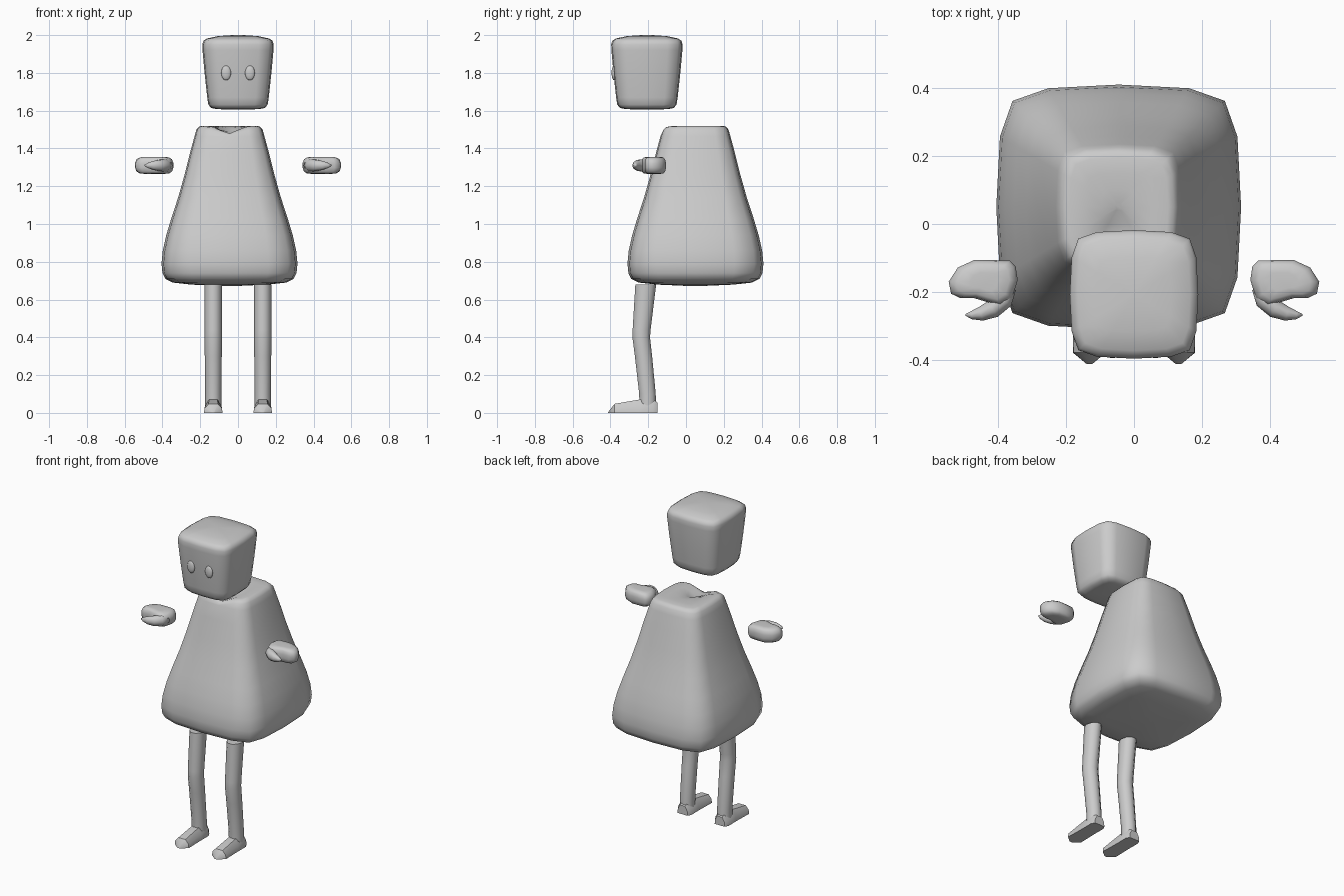
import bpy, bmesh, math

if "Cube" in bpy.data.objects:
    bpy.data.objects.remove(bpy.data.objects["Cube"])

grey = bpy.data.materials.new("light grey")
grey.diffuse_color = (0.6, 0.6, 0.6, 1)
grey.use_nodes = True
grey.node_tree.nodes["Principled BSDF"].inputs["Base Color"].default_value = grey.diffuse_color


def finish(name, bm, angle=180):
    bmesh.ops.recalc_face_normals(bm, faces=bm.faces)
    me = bpy.data.meshes.new(name)
    bm.to_mesh(me)
    bm.free()
    me.materials.append(grey)
    ob = bpy.data.objects.new(name, me)
    bpy.context.collection.objects.link(ob)
    bpy.ops.object.select_all(action='DESELECT')
    ob.select_set(True)
    bpy.context.view_layer.objects.active = ob
    bpy.ops.object.shade_smooth_by_angle(angle=math.radians(angle))
    return ob


def loft(bm, rings):
    """Skin a stack of equal-length rings and cap both ends."""
    loops = [[bm.verts.new(p) for p in r] for r in rings]
    for a, b in zip(loops, loops[1:]):
        for i in range(len(a)):
            j = (i + 1) % len(a)
            bm.faces.new((a[i], a[j], b[j], b[i]))
    bm.faces.new(loops[0])
    bm.faces.new(loops[-1])


def soft_square():
    """Sixteen-sided rounded square of half-width 1."""
    quarter = [(1, 0), (0.97, 0.575), (0.867, 0.867), (0.575, 0.97)]
    pts = []
    for _ in range(4):
        pts += quarter
        quarter = [(-y, x) for x, y in quarter]
    return pts


SQ = soft_square()


def stack(cx, cy, levels):
    return [[(cx + w * x, cy + w * y, z) for x, y in SQ] for w, z in levels]


# Bell-shaped body with a small dip in the front of its top
bm = bmesh.new()
loft(bm, stack(-0.045, 0.05, [
    (0.04, 0.672), (0.20, 0.679), (0.30, 0.69), (0.34, 0.71), (0.355, 0.74),
    (0.36, 0.79), (0.353, 0.86), (0.335, 0.94), (0.308, 1.03), (0.272, 1.14),
    (0.238, 1.26), (0.208, 1.38), (0.185, 1.465), (0.175, 1.50),
    (0.162, 1.515), (0.145, 1.52), (0.10, 1.52), (0.05, 1.52), (0.01, 1.52)]))
for v in bm.verts:
    if v.co.z > 1.49:
        v.co.z -= 0.05 * math.exp(-((v.co.x + 0.045) / 0.06) ** 2
                                  - ((v.co.y + 0.06) / 0.09) ** 2)
finish("body", bm)

# Head, wider at its domed top
bm = bmesh.new()
loft(bm, stack(0, -0.207, [
    (0.03, 1.606), (0.11, 1.608), (0.142, 1.614), (0.157, 1.632),
    (0.163, 1.67), (0.177, 1.80), (0.188, 1.92), (0.189, 1.95),
    (0.183, 1.97), (0.165, 1.982), (0.11, 1.994), (0.05, 1.999),
    (0.01, 2.0)]))
finish("head", bm)


def blob(name, loc, size):
    bm = bmesh.new()
    bmesh.ops.create_uvsphere(bm, u_segments=16, v_segments=10, radius=1)
    for v in bm.verts:
        v.co = [loc[i] + v.co[i] * size[i] for i in range(3)]
    finish(name, bm)


def foot_ring(cx, y, w, h):
    return [(cx + w * a, y, h * b) for a, b in
            [(-1, 0), (-0.95, 0.5), (-0.5, 1), (0.5, 1), (0.95, 0.5), (1, 0)]]


PALM = [(0.342, -0.165), (0.348, -0.125), (0.365, -0.108), (0.42, -0.106),
        (0.47, -0.106), (0.518, -0.128), (0.545, -0.17), (0.538, -0.205),
        (0.51, -0.218), (0.47, -0.218), (0.43, -0.23), (0.39, -0.24),
        (0.358, -0.218)]

for s, side in ((-1, "left"), (1, "right")):
    blob(side + "_eye", (s * 0.063, -0.382, 1.80), (0.026, 0.012, 0.039))

    # Bent leg
    bm = bmesh.new()
    cx = s * 0.131
    loft(bm, [[(cx + rx * math.cos(k * math.pi / 5),
                y + ry * math.sin(k * math.pi / 5), z) for k in range(10)]
              for y, z, rx, ry in [
                  (-0.203, 0.03, 0.043, 0.046), (-0.204, 0.10, 0.043, 0.046),
                  (-0.225, 0.30, 0.045, 0.048), (-0.237, 0.40, 0.046, 0.049),
                  (-0.235, 0.44, 0.046, 0.050), (-0.213, 0.68, 0.047, 0.058)]])
    finish(side + "_leg", bm, 50)

    # Wedge foot with a pointed toe
    bm = bmesh.new()
    loft(bm, [foot_ring(cx, *r) for r in [
        (-0.152, 0.035, 0.055), (-0.175, 0.047, 0.072), (-0.25, 0.046, 0.07),
        (-0.378, 0.049, 0.048), (-0.412, 0.008, 0.004)]])
    finish(side + "_foot", bm, 40)

    # Rounded mitten palm
    bm = bmesh.new()
    mx, my = 0.44, -0.168
    loft(bm, [[(s * (mx + k * (x - mx)), my + k * (y - my), 1.31 + dz)
               for x, y in PALM]
              for k, dz in [(0.4, -0.045), (0.75, -0.043), (0.93, -0.032),
                            (1, -0.012), (1, 0.012), (0.93, 0.032),
                            (0.75, 0.043), (0.4, 0.045)]])
    finish(side + "_hand", bm)

    # Curled thumb, tapering outward
    bm = bmesh.new()
    path = [(0.365, -0.185, 0.02), (0.385, -0.222, 0.03),
            (0.415, -0.25, 0.027), (0.45, -0.264, 0.021),
            (0.478, -0.268, 0.012), (0.495, -0.267, 0.003)]
    rings = []
    for i, (x, y, r) in enumerate(path):
        a, b = path[max(i - 1, 0)], path[min(i + 1, len(path) - 1)]
        dx, dy = b[0] - a[0], b[1] - a[1]
        n = math.hypot(dx, dy)
        ring = []
        for k in range(10):
            c, t = math.cos(k * math.pi / 5), math.sin(k * math.pi / 5)
            ring.append((s * (x - dy / n * r * c), y + dx / n * r * c,
                         1.31 + 1.15 * r * t))
        rings.append(ring)
    loft(bm, rings)
    finish(side + "_thumb", bm)
